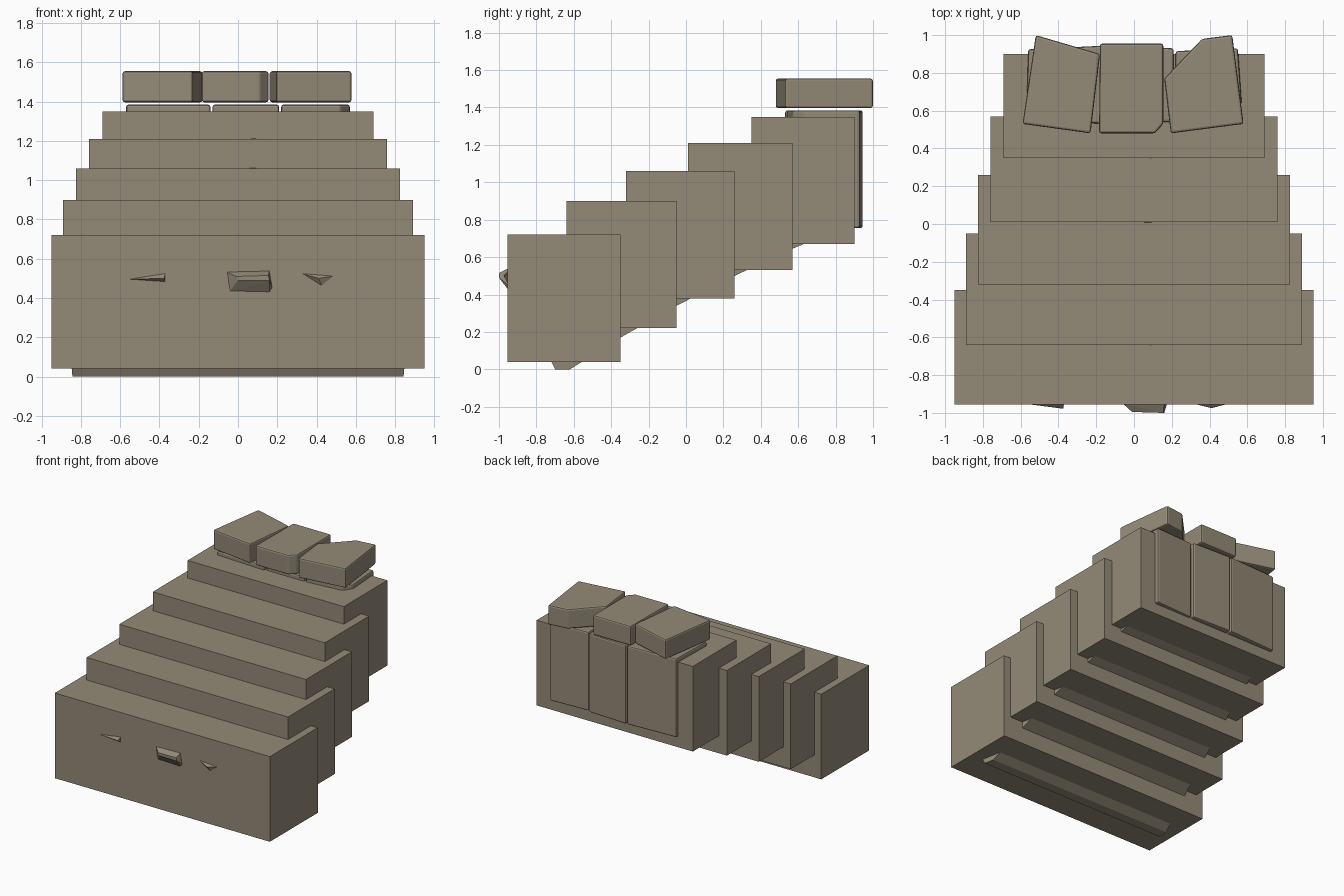
import bpy, bmesh

cube = bpy.data.objects.get("Cube")
if cube:
    bpy.data.objects.remove(cube, do_unlink=True)

STONE = (0.296, 0.258, 0.186, 1.0)
mat = bpy.data.materials.new("warm_grey_stone")
mat.use_nodes = True
mat.diffuse_color = STONE
bsdf = mat.node_tree.nodes["Principled BSDF"]
bsdf.inputs["Base Color"].default_value = STONE
bsdf.inputs["Roughness"].default_value = 0.9


def finish(name, bm, bevel=0.0):
    bmesh.ops.recalc_face_normals(bm, faces=bm.faces)
    mesh = bpy.data.meshes.new(name)
    bm.to_mesh(mesh)
    bm.free()
    mesh.materials.append(mat)
    obj = bpy.data.objects.new(name, mesh)
    bpy.context.collection.objects.link(obj)
    if bevel:
        mod = obj.modifiers.new("worn_edges", "BEVEL")
        mod.width = bevel
        mod.segments = 2
    return obj


def loft(name, lower, upper, bevel=0.0):
    """Solid between two matching outlines."""
    bm = bmesh.new()
    a = [bm.verts.new(p) for p in lower]
    b = [bm.verts.new(p) for p in upper]
    bm.faces.new(a)
    bm.faces.new(b)
    for i in range(len(a)):
        j = (i + 1) % len(a)
        bm.faces.new((a[i], a[j], b[j], b[i]))
    return finish(name, bm, bevel)


def slab(name, plan, z0, z1, bevel):
    """Upright stone from a plan outline."""
    return loft(name, [(x, y, z0) for x, y in plan],
                [(x, y, z1) for x, y in plan], bevel)


def hull(name, points):
    bm = bmesh.new()
    for p in points:
        bm.verts.new(p)
    bmesh.ops.convex_hull(bm, input=bm.verts)
    return finish(name, bm)


# Five overlapping steps: half width, front, back, bottom, top
steps = [
    (0.95, -0.955, -0.35, 0.04, 0.72),
    (0.89, -0.64, -0.05, 0.22, 0.90),
    (0.825, -0.32, 0.26, 0.38, 1.06),
    (0.76, 0.01, 0.57, 0.53, 1.21),
    (0.69, 0.35, 0.90, 0.67, 1.35),
]
for i, (w, y0, y1, z0, z1) in enumerate(steps):
    slab(f"step_{i + 1}", [(-w, y0), (w, y0), (w, y1), (-w, y1)], z0, z1, 0)

# Sloping core whose underside shows below the steps
profile = [(-0.70, 0.0), (-0.62, 0.0), (-0.35, 0.17), (-0.05, 0.34),
           (0.26, 0.50), (0.57, 0.645), (0.82, 0.75), (0.82, 1.30),
           (0.35, 1.18), (-0.32, 0.87), (-0.90, 0.50), (-0.93, 0.42),
           (-0.72, 0.04)]


def core_side(sign):
    return [(sign * (0.71 - 0.19 * y), y, z) for y, z in profile]


loft("sloping_core", core_side(-1), core_side(1))

# Three upright stones at the back, rising just through the top step
backs = {
    "right": [(-0.57, 0.55), (-0.14, 0.53), (-0.14, 0.945), (-0.56, 0.925)],
    "middle": [(-0.13, 0.54), (0.21, 0.54), (0.21, 0.93), (-0.13, 0.945)],
    "left": [(0.22, 0.54), (0.52, 0.57), (0.57, 0.64), (0.55, 0.93),
             (0.22, 0.915)],
}
for side, plan in backs.items():
    slab(f"back_stone_{side}", plan, 0.755, 1.385, 0.012)

# Three loose capstones
caps = {
    "right": [(-0.59, 0.53), (-0.23, 0.48), (-0.18, 0.90), (-0.52, 1.0)],
    "middle": [(-0.185, 0.48), (0.11, 0.48), (0.155, 0.53), (0.155, 0.955),
               (-0.18, 0.955)],
    "left": [(0.195, 0.48), (0.58, 0.53), (0.52, 1.0), (0.36, 0.98),
             (0.16, 0.77)],
}
for side, plan in caps.items():
    slab(f"capstone_{side}", plan, 1.397, 1.555, 0.012)

# Stone tips breaking through the front of the lowest step
F = -0.95
hull("front_tip_right", [(-0.59, F, 0.495), (-0.37, F, 0.53),
                         (-0.37, F, 0.48), (-0.375, -0.978, 0.50)])
hull("front_tip_middle", [(-0.06, F, 0.535), (0.16, F, 0.54),
                          (0.175, F, 0.45), (0.16, F, 0.425),
                          (-0.045, F, 0.43), (-0.01, -0.995, 0.51),
                          (0.155, -1.0, 0.515), (0.16, -1.0, 0.49),
                          (0.0, -0.995, 0.49)])
hull("front_tip_left", [(0.31, F, 0.53), (0.505, F, 0.515),
                        (0.43, F, 0.455), (0.41, -0.975, 0.50)])

# Slivers of the core at the inner corners of the treads
for i in (1, 3, 4):
    y, z = steps[i][1], steps[i - 1][4]
    hull(f"tread_sliver_{i}", [(-0.10, y + 0.02, z - 0.01),
                               (0.14, y + 0.02, z - 0.01),
                               (-0.08, y + 0.01, z + 0.006),
                               (0.10, y + 0.01, z + 0.012),
                               (0.08, y - 0.012, z - 0.01)])
